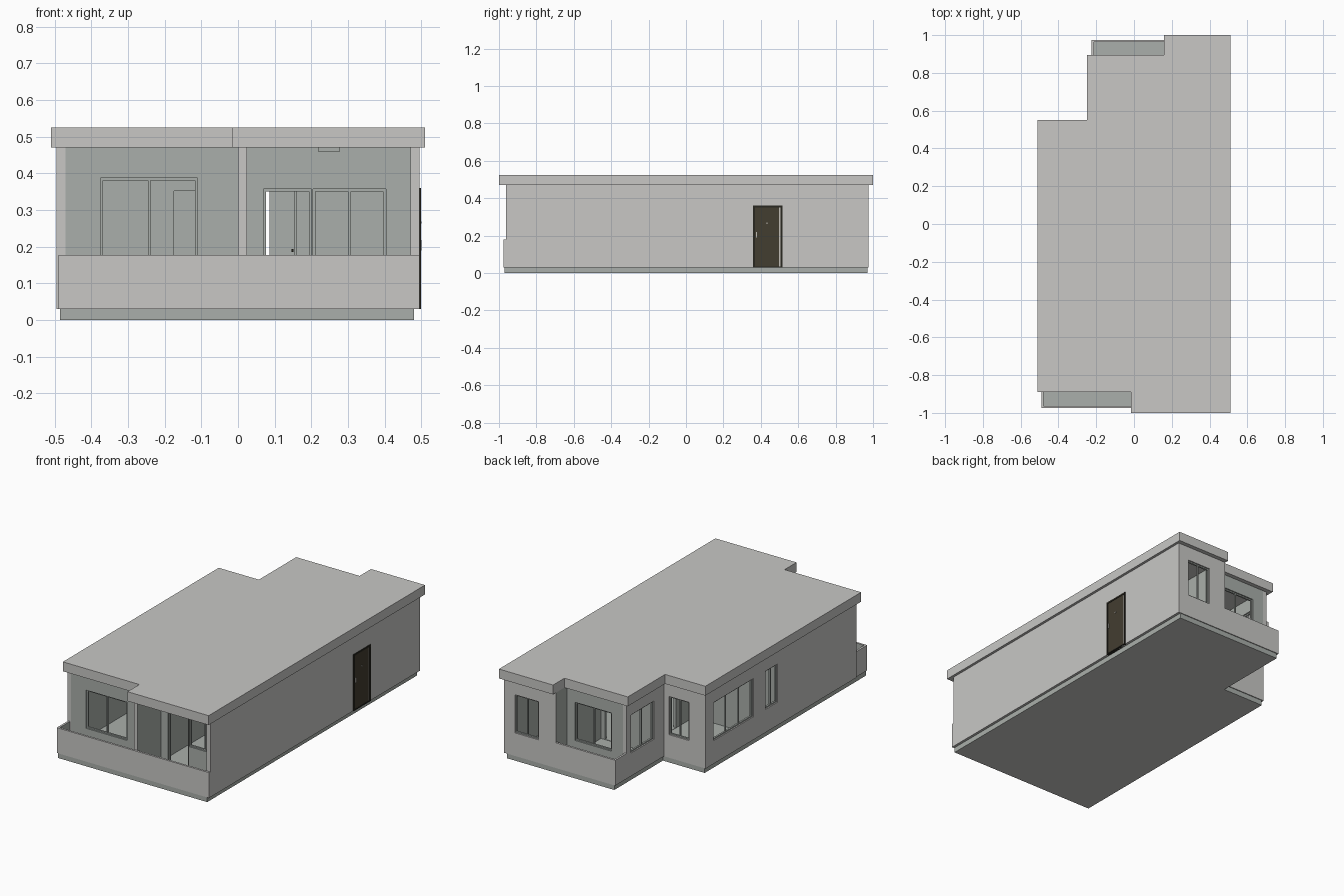
import bpy, bmesh
from mathutils import Vector

cube = bpy.data.objects.get("Cube")
if cube:
    bpy.data.objects.remove(cube)


def material(name, rgb):
    m = bpy.data.materials.new(name)
    m.use_nodes = True
    m.diffuse_color = (*rgb, 1)
    m.node_tree.nodes["Principled BSDF"].inputs["Base Color"].default_value = (*rgb, 1)
    return m


PLASTER = material("light plaster", (0.58, 0.575, 0.56))
GREEN = material("grey green paint", (0.4, 0.43, 0.405))
BROWN = material("dark brown door", (0.055, 0.047, 0.03))
DARK = material("dark door frame", (0.022, 0.02, 0.014))
METAL = material("pale metal", (0.55, 0.53, 0.48))

T = 0.025                    # outer wall thickness
FLOOR, CEIL = 0.03, 0.47
SILL, HEAD = 0.165, 0.388    # window heights


def solid(name, loops, depth, mats, pick):
    """Fill flat loops (outline plus holes), extrude, colour faces by rule."""
    bm = bmesh.new()
    edges = []
    for loop in loops:
        vs = [bm.verts.new(p) for p in loop]
        edges += [bm.edges.new((vs[i - 1], vs[i])) for i in range(len(vs))]
    bmesh.ops.triangle_fill(bm, edges=edges, use_beauty=True)
    ext = bmesh.ops.extrude_face_region(bm, geom=bm.faces[:])
    moved = [g for g in ext["geom"] if isinstance(g, bmesh.types.BMVert)]
    bmesh.ops.translate(bm, verts=moved, vec=depth)
    bmesh.ops.recalc_face_normals(bm, faces=bm.faces[:])
    bm.normal_update()
    for f in bm.faces:
        f.material_index = pick(f)
    me = bpy.data.meshes.new(name)
    bm.to_mesh(me)
    bm.free()
    for m in mats:
        me.materials.append(m)
    ob = bpy.data.objects.new(name, me)
    bpy.context.collection.objects.link(ob)
    return ob


def panel(name, axis, pos, depth, rect, holes=(), outer=PLASTER, inner=GREEN, rim=None):
    """Upright slab in the plane axis = pos; rect and holes are (u0, u1, z0, z1)."""
    k = "xy".index(axis)

    def loop(r):
        u0, u1, z0, z1 = r
        return [(pos, u, z) if k == 0 else (u, pos, z)
                for u, z in ((u0, z0), (u1, z0), (u1, z1), (u0, z1))]

    def pick(f):
        if abs(f.normal[k]) < 0.5:
            return 2
        return 0 if abs(f.calc_center_median()[k] - pos) < abs(depth) / 2 else 1

    vec = Vector((depth, 0, 0) if k == 0 else (0, depth, 0))
    return solid(name, [loop(rect)] + [loop(h) for h in holes], vec,
                 [outer, inner, rim or outer], pick)


def window(name, axis, pos, depth, rect, panes):
    """Frame with one hole per pane, set back inside the wall."""
    u0, u1, z0, z1 = rect
    b = 0.007
    w = (u1 - u0 - b) / panes
    holes = [(u0 + b + i * w, u0 + (i + 1) * w, z0 + b, z1 - b) for i in range(panes)]
    panel(name, axis, pos + depth * 0.3, depth * 0.4, rect, holes, GREEN, GREEN)


def wall(name, axis, pos, depth, a, b, openings=(), **colours):
    """Full-height wall; openings are (u0, u1, z0, z1, panes), no panes leaves it open."""
    panel(name, axis, pos, depth, (a, b, FLOOR, CEIL), [o[:4] for o in openings], **colours)
    for i, o in enumerate(openings):
        if o[4]:
            window(f"{name}_window_{i + 1}", axis, pos, depth, o[:4], o[4])


def slab(name, outline, z0, z1, mats, pick):
    solid(name, [[(x, y, z0) for x, y in outline]], Vector((0, 0, z1 - z0)), mats, pick)


# Foundation and floor
slab("foundation", [(-0.485, -0.97), (0.48, -0.97), (0.48, 0.97), (-0.215, 0.97),
                    (-0.215, 0.52), (-0.485, 0.52)], 0, FLOOR + 0.001,
     [GREEN, PLASTER], lambda f: 1 if f.normal.z < -0.5 else 0)

# Stepped flat roof
slab("roof", [(-0.51, -0.89), (-0.015, -0.89), (-0.015, -1), (0.51, -1), (0.51, 1),
              (0.16, 1), (0.16, 0.895), (-0.25, 0.895), (-0.25, 0.55), (-0.51, 0.55)],
     CEIL, 0.525, [PLASTER], lambda f: 0)

# Outer walls
DOOR_TOP = 0.357
wall("right_wall", "x", 0.495, -T, -0.963, 0.975, [(0.36, 0.515, FLOOR + 0.002, DOOR_TOP, 0)])
wall("left_wall", "x", -0.495, T, -0.87, 0.525,
     [(0.083, 0.454, SILL, HEAD, 3), (-0.14, -0.03, SILL, HEAD, 2)])
wall("front_left_wall", "y", -0.87, T, -0.47, 0, [(-0.375, -0.11, SILL, HEAD, 2)], outer=GREEN)
wall("loggia_divider", "x", 0.025, -T, -0.963, -0.72, outer=GREEN, rim=PLASTER)
wall("loggia_back_wall", "y", -0.745, T, 0.025, 0.47,
     [(0.07, 0.2, FLOOR + 0.003, DOOR_TOP, 1), (0.205, 0.403, SILL, DOOR_TOP, 2)], outer=GREEN)
wall("back_left_wall", "y", 0.525, -T, -0.47, -0.2, [(-0.386, -0.259, SILL, HEAD, 2)])
wall("back_side_wall", "x", -0.225, T, 0.525, 0.87, [(0.615, 0.828, SILL, HEAD, 2)])
wall("balcony_back_wall", "y", 0.87, -T, -0.2, 0.16, [(-0.127, 0.109, SILL, HEAD, 2)],
     outer=GREEN)
wall("balcony_end_wall", "x", 0.16, T, 0.845, 0.975, outer=GREEN, rim=PLASTER)
wall("back_right_wall", "y", 0.975, -T, 0.185, 0.47, [(0.273, 0.425, SILL, HEAD, 2)])

# Balcony parapets
P, TOP = 0.012, 0.178
panel("front_parapet", "y", -0.975, P, (-0.49, 0.495, FLOOR, TOP))
panel("front_parapet_side", "x", -0.49, P, (-0.963, -0.87, FLOOR, TOP))
panel("back_parapet", "y", 0.975, -P, (-0.225, 0.16, FLOOR, TOP))
panel("back_parapet_side", "x", -0.225, P, (0.87, 0.963, FLOOR, TOP))

# Inner walls, with doorways
I = 0.015
LOW = FLOOR + 0.003
inside = dict(outer=GREEN)
wall("middle_wall", "y", -0.2, I, -0.47, 0.47,
     [(-0.175, -0.105, LOW, 0.352, 0), (0.06, 0.16, LOW, 0.352, 0)], **inside)
wall("rear_wall", "y", 0.52, I, -0.2, 0.47,
     [(0.05, 0.15, LOW, 0.352, 0), (0.25, 0.35, LOW, 0.352, 0)], **inside)
wall("front_room_wall", "x", 0.025, -I, -0.72, -0.2, **inside)
wall("back_room_wall", "x", 0.175, I, 0.535, 0.845, **inside)
wall("bathroom_wall", "y", 0.02, I, -0.47, -0.075, **inside)
wall("hall_wall", "x", -0.075, I, -0.185, 0.52, [(0.2, 0.3, LOW, 0.352, 0)], **inside)
panel("front_room_door", "y", -0.195, 0.006, (-0.175, -0.105, LOW, 0.352), **inside)
panel("living_room_door", "y", -0.205, 0.006, (0.086, 0.156, LOW, 0.352), **inside)
panel("living_room_door_handle", "y", -0.215, 0.01, (0.146, 0.152, 0.186, 0.194),
      outer=DARK, inner=DARK)

# Entrance door
panel("entrance_door_frame", "x", 0.499, -0.02, (0.358, 0.515, FLOOR, 0.36),
      [(0.368, 0.505, FLOOR + 0.006, 0.35)], DARK, DARK)
panel("entrance_door", "x", 0.497, -0.012, (0.368, 0.497, FLOOR + 0.006, 0.35),
      outer=BROWN, inner=BROWN)
panel("entrance_door_gap", "x", 0.495, -0.008, (0.497, 0.505, FLOOR + 0.006, 0.35),
      outer=METAL, inner=METAL)
for name, rect in (("door_handle", (0.373, 0.379, 0.19, 0.218)),
                   ("door_peephole", (0.43, 0.436, 0.263, 0.269))):
    panel(name, "x", 0.501, -0.004, rect, outer=METAL, inner=METAL)

# Loggia ceiling lamp
panel("ceiling_lamp", "y", -0.88, 0.05, (0.22, 0.277, 0.458, CEIL), outer=GREEN)
